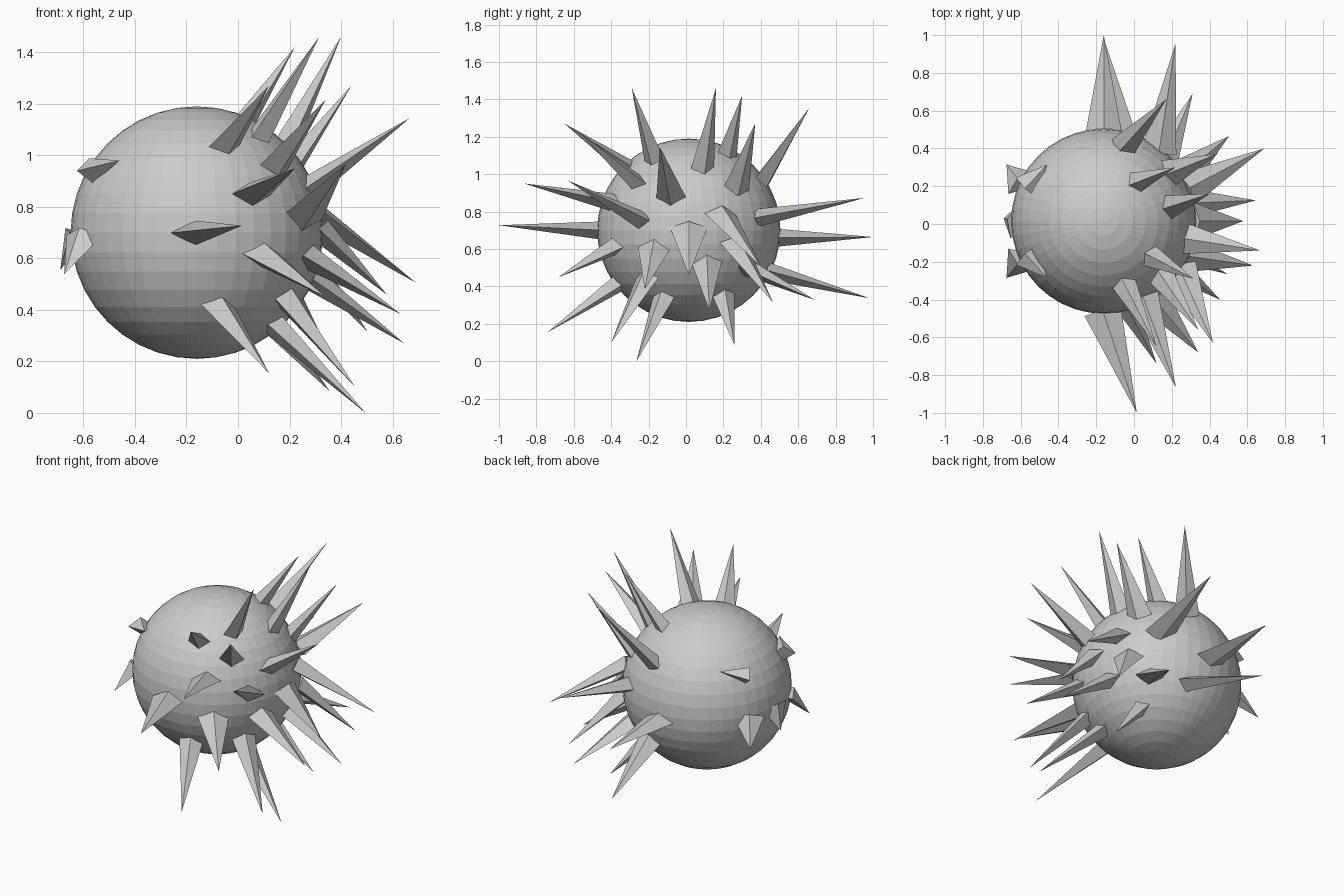
import bpy, bmesh
from mathutils import Vector

CENTER = Vector((-0.16, 0.015, 0.70))
R = 0.49

# Round body
bpy.ops.mesh.primitive_uv_sphere_add(segments=40, ring_count=20, radius=R, location=CENTER)
bpy.context.object.name = "body"


def spike(name, base, tip, wide, thin):
    """Flattened four-sided pyramid from base centre to tip."""
    base, tip = Vector(base), Vector(tip)
    d = (tip - base).normalized()
    side = d.cross(Vector((0, 0, 1))).normalized()
    up = side.cross(d)
    bm = bmesh.new()
    ring = [bm.verts.new(base + o) for o in (side * wide, up * thin, -side * wide, -up * thin)]
    top = bm.verts.new(tip)
    bm.faces.new(ring)
    for i in range(4):
        bm.faces.new((ring[i], ring[(i + 1) % 4], top))
    bmesh.ops.recalc_face_normals(bm, faces=bm.faces)
    me = bpy.data.meshes.new(name)
    bm.to_mesh(me)
    bm.free()
    bpy.context.collection.objects.link(bpy.data.objects.new(name, me))


def surface(y, z):
    """Point on the +x half of the body at the given y and z."""
    v = Vector((0, y - CENTER.y, z - CENTER.z))
    v.x = max(R * R - v.length_squared, 0) ** 0.5
    return CENTER + v.normalized() * R


# Long spikes: (base y, base z), tip
upper = [
    ((-0.17, 1.08), (0.315, -0.29, 1.46)), ((0.09, 1.04), (0.40, 0.16, 1.46)),
    ((0.22, 1.11), (0.22, 0.30, 1.42)), ((0.27, 0.93), (0.44, 0.37, 1.27)),
    ((0.41, 0.97), (0.17, 0.66, 1.355)), ((-0.32, 1.04), (0.12, -0.65, 1.27)),
    ((-0.27, 0.96), (0.34, -0.56, 1.216)), ((-0.08, 0.88), (0.667, -0.14, 1.145)),
]
middle = [
    ((-0.25, 0.76), (0.418, -0.63, 0.965)), ((-0.40, 0.85), (0.222, -0.865, 0.95)),
    ((-0.475, 0.70), (0.015, -1.0, 0.727)), ((-0.39, 0.61), (0.34, -0.68, 0.45)),
    ((-0.17, 0.60), (0.63, -0.22, 0.385)), ((0.015, 0.70), (0.577, 0.015, 0.46)),
    ((0.19, 0.78), (0.69, 0.40, 0.506)), ((0.26, 0.62), (0.503, 0.465, 0.315)),
    ((0.40, 0.77), (0.22, 0.955, 0.873)), ((0.505, 0.66), (-0.16, 1.0, 0.664)),
]
lower = [
    ((-0.37, 0.41), (0.12, -0.74, 0.155)), ((-0.21, 0.44), (0.455, -0.40, 0.10)),
    ((-0.12, 0.34), (0.495, -0.265, 0.0)), ((0.20, 0.35), (0.355, 0.26, 0.085)),
    ((0.11, 0.52), (0.645, 0.125, 0.27)), ((0.33, 0.50), (0.31, 0.69, 0.327)),
    ((0.44, 0.48), (-0.16, 0.98, 0.337)),
]
for label, group in (("upper", upper), ("middle", middle), ("lower", lower)):
    for (y, z), tip in group:
        b = surface(y, z)
        b -= (Vector(tip) - b).normalized() * 0.02
        spike(label + "_spike", b, tip, 0.1 - 0.1 * abs(z - CENTER.z), 0.048)

# Short stubs lying against the -x side
spike("rear_stub", (-0.63, 0.015, 0.70), (-0.69, 0.03, 0.555), 0.095, 0.045)
for s in (-1, 1):
    spike("rear_side_stub", (-0.595, 0.015 + s * 0.20, 0.69),
          (-0.675, 0.015 + s * 0.30, 0.54), 0.09, 0.045)
    spike("rear_upper_stub", (-0.57, 0.015 + s * 0.18, 0.94),
          (-0.46, 0.015 + s * 0.30, 0.98), 0.075, 0.05)
